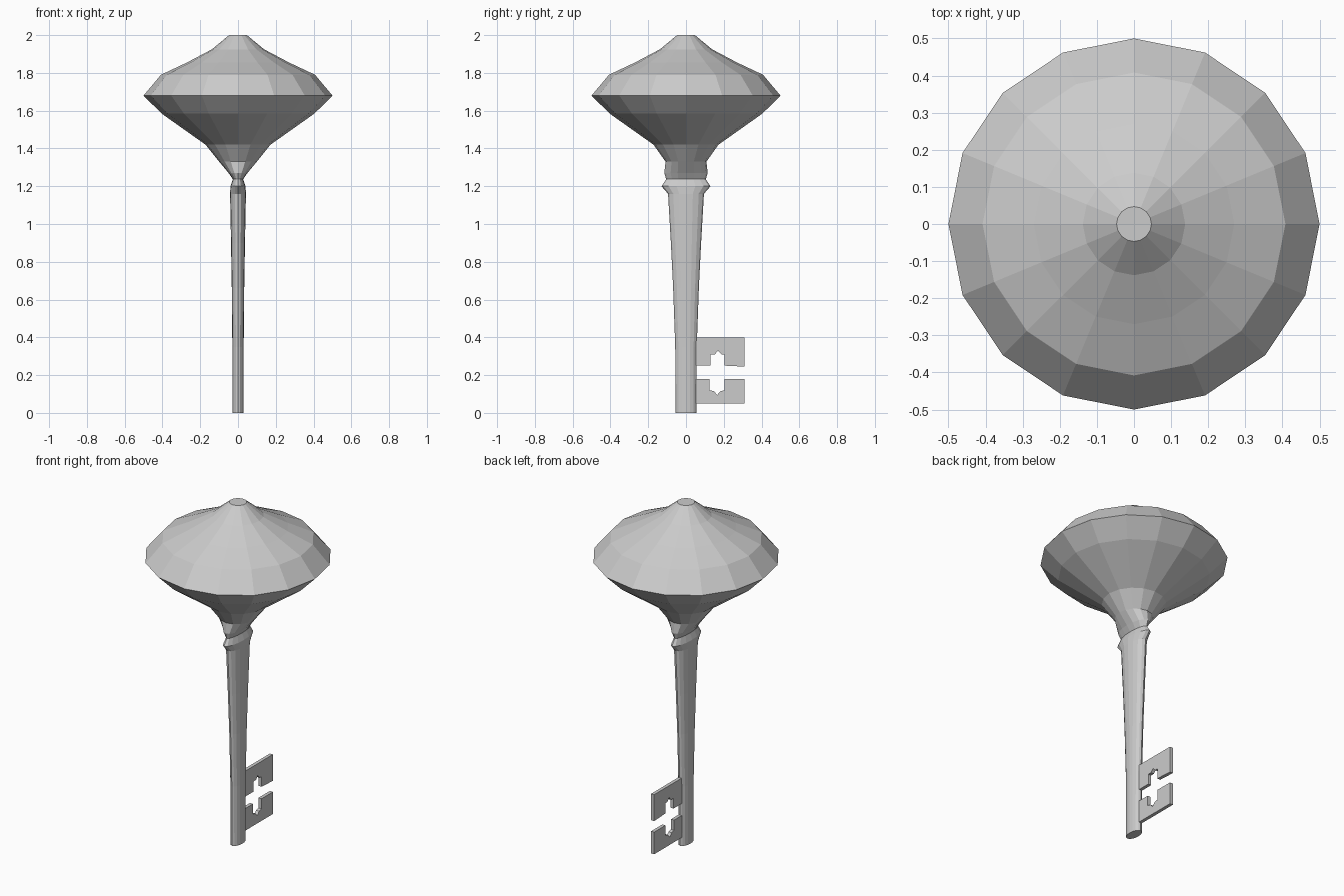
import bpy, bmesh
from math import cos, sin, tau

if "Cube" in bpy.data.objects:
    bpy.data.objects.remove(bpy.data.objects["Cube"])

SIDES = 16


def make_object(name, bm):
    bmesh.ops.recalc_face_normals(bm, faces=bm.faces)
    mesh = bpy.data.meshes.new(name)
    bm.to_mesh(mesh)
    bm.free()
    obj = bpy.data.objects.new(name, mesh)
    bpy.context.collection.objects.link(obj)
    return obj


def loft(name, rings):
    """Stack elliptical rings given as (z, x radius, y radius), capped at both ends."""
    bm = bmesh.new()
    loops = [[bm.verts.new((rx * cos(tau * i / SIDES), ry * sin(tau * i / SIDES), z))
              for i in range(SIDES)] for z, rx, ry in rings]
    for low, high in zip(loops, loops[1:]):
        for i in range(SIDES):
            j = (i + 1) % SIDES
            bm.faces.new((low[i], low[j], high[j], high[i]))
    bm.faces.new(loops[0][::-1])
    bm.faces.new(loops[-1])
    return make_object(name, bm)


def plate(name, outline, thickness):
    """Extrude a (y, z) outline along x, centred on x = 0."""
    bm = bmesh.new()
    face = bm.faces.new([bm.verts.new((-thickness / 2, y, z)) for y, z in outline])
    new = bmesh.ops.extrude_face_region(bm, geom=[face])["geom"]
    bmesh.ops.translate(bm, vec=(thickness, 0, 0),
                        verts=[v for v in new if isinstance(v, bmesh.types.BMVert)])
    return make_object(name, bm)


# Oval shaft flaring into the collar
loft("shaft", [(0, .03, .055), (.35, .03, .057), (.66, .033, .068),
               (.9, .037, .08), (1.16, .042, .095), (1.2, .04, .13),
               (1.237, .027, .105)])

# Faceted round head narrowing to a flattened neck
loft("head", [(1.237, .027, .105), (1.27, .05, .115), (1.33, .1, .108),
              (1.42, .172, .172), (1.585, .405, .405), (1.68, .5, .5),
              (1.79, .408, .408), (1.855, .27, .27), (1.925, .138, .138),
              (2.0, .047, .047)])

# Two teeth of the key bit, each with a stepped notch facing the gap
plate("upper_tooth", [(.04, .40), (.31, .40), (.31, .245), (.205, .25),
                      (.205, .31), (.187, .31), (.17, .33), (.153, .31),
                      (.13, .31), (.13, .25), (.04, .25)], .02)
plate("lower_tooth", [(.04, .05), (.31, .05), (.31, .18), (.205, .18),
                      (.205, .12), (.182, .115), (.165, .095), (.148, .115),
                      (.125, .12), (.125, .18), (.04, .18)], .02)
